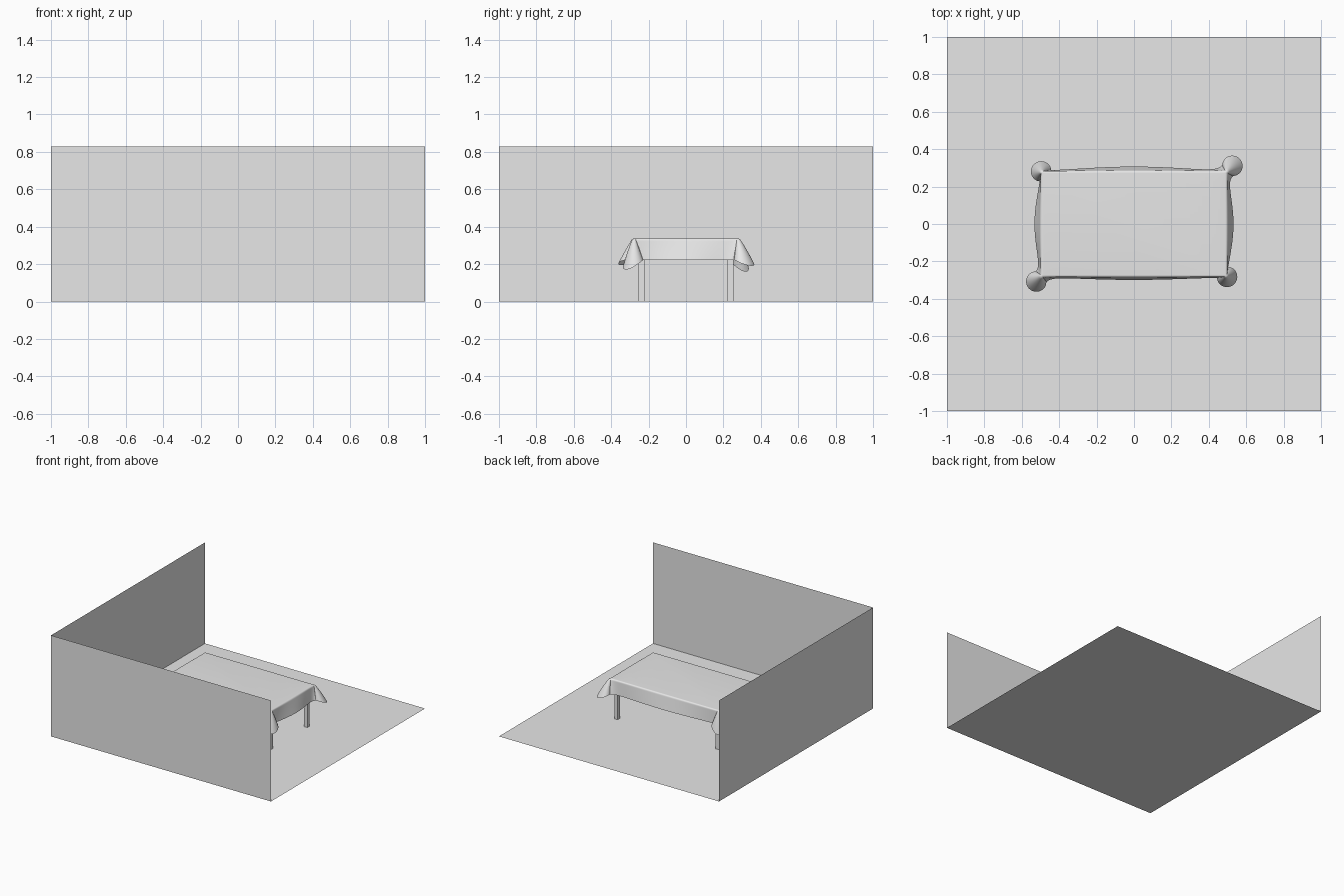
import bpy, bmesh
from math import sin, cos, pi, exp, radians
from mathutils import Vector

cube = bpy.data.objects.get("Cube")
if cube:
    bpy.data.objects.remove(cube, do_unlink=True)

grey = bpy.data.materials.new("light_grey")
grey.use_nodes = True
colour = (0.8, 0.8, 0.8, 1)
grey.diffuse_color = colour
grey.node_tree.nodes["Principled BSDF"].inputs["Base Color"].default_value = colour


def add_mesh(name, verts, faces):
    mesh = bpy.data.meshes.new(name)
    mesh.from_pydata(verts, [], faces)
    mesh.materials.append(grey)
    obj = bpy.data.objects.new(name, mesh)
    bpy.context.collection.objects.link(obj)
    return obj


def box(name, centre, size):
    bpy.ops.mesh.primitive_cube_add(size=1, location=centre)
    obj = bpy.context.object
    obj.name = name
    obj.scale = size
    obj.data.materials.append(grey)
    return obj


# Room: floor and two thin walls
H = 0.83
add_mesh("floor", [(-1, -1, 0), (1, -1, 0), (1, 1, 0), (-1, 1, 0)], [(0, 1, 2, 3)])
add_mesh("front_wall", [(-1, -1, 0), (1, -1, 0), (1, -1, H), (-1, -1, H)], [(0, 1, 2, 3)])
add_mesh("right_wall", [(-1, 1, 0), (-1, -1, 0), (-1, -1, H), (-1, 1, H)], [(0, 1, 2, 3)])

# Table under the cloth
box("table_top", (0, 0, 0.315), (0.97, 0.54, 0.03))
for x, side in ((0.46, "left"), (-0.46, "right")):
    for y, end in ((0.238, "back"), (-0.238, "front")):
        box(f"{end}_{side}_leg", (x, y, 0.151), (0.03, 0.03, 0.302))

# Tablecloth: rings of points running from the table edge down to the hem
TOP, DROP, ROUND = 0.338, 0.115, 0.01
HX, HY = 0.488, 0.273
BULB = 0.05
CORNER_STEPS, SIDE_STEPS, ROWS = 24, 40, 18


def polar(angle, length=1.0):
    return Vector((cos(angle), sin(angle)))* length


# Each corner: position, reach of its hanging fold, extra droop
corners = [(Vector((HX, HY)), 0.048, 0.28), (Vector((-HX, HY)), 0.006, 0.55),
           (Vector((-HX, -HY)), 0.043, 0.25), (Vector((HX, -HY)), 0.008, 0.45)]
side_bulge = [0.02, 0.03, 0.012, 0.03]


def fold(i, f):
    """Hem offset from corner i, f running 0 to 1 around the fold."""
    diagonal = i * pi / 2 + pi / 4
    swing = radians(140) * (2 * f - 1)
    return polar(diagonal, corners[i][1]) + polar(diagonal + swing, BULB)


# Columns hold: edge point, outward direction, hem offset, droop factor
columns = []
for i, (point, reach, droop) in enumerate(corners):
    for k in range(CORNER_STEPS + 1):
        f = k / CORNER_STEPS
        normal = polar((i + f) * pi / 2)
        columns.append((point, normal, fold(i, f), 1 + droop * sin(pi * f) ** 2))
    j = (i + 1) % 4
    target = corners[j][0]
    span = (target - point).length
    normal = polar((i + 1) * pi / 2)
    for k in range(1, SIDE_STEPS):
        w = k / SIDE_STEPS
        w = w - 0.8 * sin(2 * pi * w) / (2 * pi)
        start, finish = exp(-w * span / 0.035), exp(-(1 - w) * span / 0.035)
        bulge = side_bulge[i] * sin(pi * w) ** 1.5 + 0.004
        offset = fold(i, 1) * start + fold(j, 0) * finish + normal * bulge
        columns.append((point.lerp(target, w), normal, offset, 1))

verts, faces = [], []
for row in range(ROWS + 1):
    t = (row / ROWS) ** 1.5
    a = min(1, t / 0.13) * pi / 2
    fall = ROUND * (1 - cos(a)) + (DROP - ROUND) * max(0, t - 0.13) / 0.87
    for point, normal, offset, droop in columns:
        flat = point + normal * ROUND * sin(a) + offset * t
        verts.append((flat.x, flat.y, TOP - fall * (1 + (droop - 1) * t)))

n = len(columns)
for row in range(ROWS):
    for c in range(n):
        d = (c + 1) % n
        faces.append((row * n + c, (row + 1) * n + c, (row + 1) * n + d, row * n + d))
faces.append(tuple(range(n)))
cloth = add_mesh("tablecloth", verts, faces)

# Merge the coincident corner points and shade the cloth smooth
bm = bmesh.new()
bm.from_mesh(cloth.data)
bmesh.ops.remove_doubles(bm, verts=bm.verts, dist=0.0001)
bm.to_mesh(cloth.data)
bm.free()
bpy.ops.object.select_all(action='DESELECT')
cloth.select_set(True)
bpy.context.view_layer.objects.active = cloth
bpy.ops.object.shade_smooth_by_angle(angle=radians(50))
